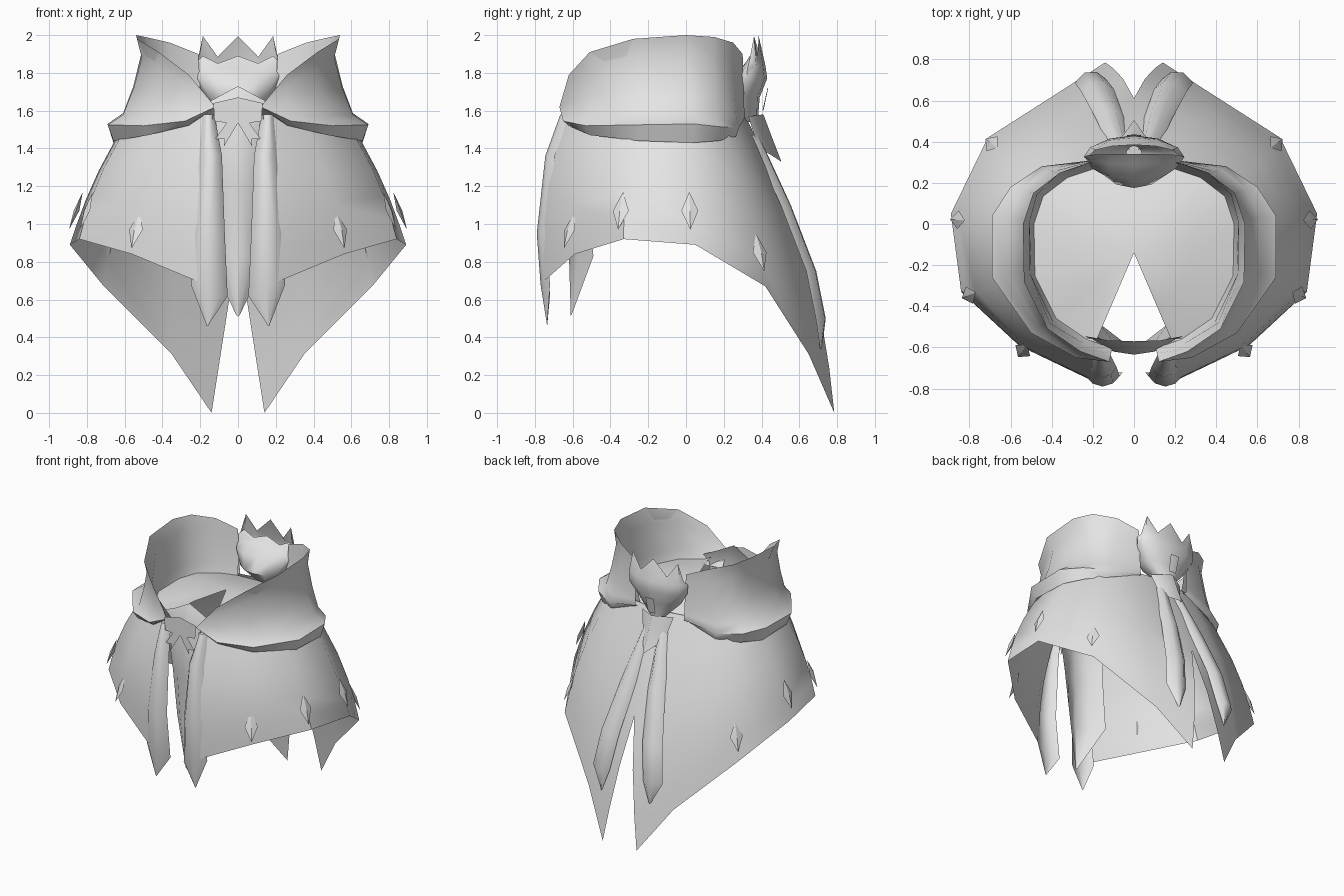
import bpy, math
from mathutils import Vector as V

if "Cube" in bpy.data.objects:
    bpy.data.objects.remove(bpy.data.objects["Cube"])

cloth = bpy.data.materials.new("light_grey_cloth")
cloth.diffuse_color = (0.78, 0.78, 0.78, 1)
cloth.use_nodes = True
cloth.node_tree.nodes["Principled BSDF"].inputs["Base Color"].default_value = cloth.diffuse_color


def make(name, verts, faces, mirror=True, angle=40):
    """Mesh object, optionally mirrored across x, smooth with sharp edges kept."""
    me = bpy.data.meshes.new(name)
    me.from_pydata([tuple(v) for v in verts], [], faces)
    me.materials.append(cloth)
    ob = bpy.data.objects.new(name, me)
    bpy.context.collection.objects.link(ob)
    if mirror:
        m = ob.modifiers.new("mirror", 'MIRROR')
        m.use_clip = True
        m.merge_threshold = 0.002
    bpy.ops.object.select_all(action='DESELECT')
    ob.select_set(True)
    bpy.context.view_layer.objects.active = ob
    bpy.ops.object.mode_set(mode='EDIT')
    bpy.ops.mesh.select_all(action='SELECT')
    bpy.ops.mesh.remove_doubles(threshold=0.001)
    bpy.ops.mesh.normals_make_consistent(inside=False)
    bpy.ops.object.mode_set(mode='OBJECT')
    bpy.ops.object.shade_smooth_by_angle(angle=math.radians(angle))
    return ob


def loft(name, rows, closed=False, **kw):
    """Skin a list of equally long point rows."""
    n = len(rows[0])
    faces = []
    for r in range(len(rows) - 1):
        for c in range(n if closed else n - 1):
            d = (c + 1) % n
            faces.append((r * n + c, r * n + d, (r + 1) * n + d, (r + 1) * n + c))
    return make(name, [p for row in rows for p in row], faces, **kw)


# Cape: neckline to pointed hem, bulging outwards, split at the back
neck = [(.13, -.65), (.34, -.54), (.55, -.28), (.57, .02), (.45, .19), (.25, .27), (0, .31)]
hem = [(.2, -.76, .69), (.56, -.59, .84), (.84, -.33, .92), (.89, .05, .89),
       (.71, .42, .67), (.35, .65, .31), (.14, .785, 0)]
bulge = [.05, .05, .04, .03, .05, .07, .1]
rows = []
for t in (0, .2, .43, .65, .85, 1):
    row = []
    for a, b, k in zip(neck, hem, bulge):
        p = V((*a, 1.58)).lerp(V(b), t)
        out = V((p.x, p.y, 0)).normalized() * k * math.sin(math.pi * t)
        row.append(p + out)
    # the back edges meet above the slit
    row[-1].x = max(0, .14 * (.9 - row[-1].z) / .9)
    rows.append(row)
loft("cape", rows)

# Collar: inner wall, raised rim, waist, flared lip and underside
rim = [V(p) for p in [(.12, -.67, 1.62), (.26, -.62, 1.79), (.42, -.51, 1.91), (.535, -.28, 1.98),
                      (.54, 0, 2), (.49, .15, 1.99), (.36, .25, 1.96), (.21, .3, 1.9)]]
lip = [V(p) for p in [(.12, -.67, 1.62), (.28, -.65, 1.545), (.5, -.53, 1.52), (.69, -.26, 1.525),
                      (.69, .04, 1.53), (.6, .18, 1.515), (.45, .28, 1.51), (.2, .31, 1.56)]]
pinch = [0, .02, .05, .1, .1, .07, .04, 0]
drop = [0, .025, .05, .085, .1, .075, .045, 0]


def between(t, strength):
    out = []
    for a, b, k in zip(lip, rim, pinch):
        p = a.lerp(b, t)
        f = 1 - k * strength
        out.append(V((p.x * f, p.y * f, p.z)))
    return out


crease = between(.78, 1.05)
under = [V((p.x * .955, p.y * .955, p.z - d)) for p, d in zip(lip, drop)]
tuck = [V((p.x * .8, p.y * .85, 1.53)) for p in lip]
wall = [V((p.x * .99, p.y * .985, p.z)) for p in crease]
band = [V((p.x * .93, p.y * .94, min(p.z, 1.64))) for p in rim]
inner = [V((p.x * .9, p.y * .9, 1.57)) for p in rim]
loft("collar", [inner, band, wall, rim, crease, between(.42, 1.15), between(.12, .95),
                lip, under, tuck], angle=50)

# Neck floor: shallow dome with a wedge opening at the front
apex = V((0, -.14, 1.67))
edge = [V((.18, -.56, 1.6))] + [p.copy() for p in inner[1:]] + [V((0, .28, 1.57))]
verts, faces = [apex], []
n = len(edge)
for p in edge:
    m = apex.lerp(p, .55)
    m.z += .015
    verts.append(m)
verts += edge
for i in range(n - 1):
    faces += [(0, 1 + i, 2 + i), (1 + i, 1 + n + i, 2 + n + i, 2 + i)]
make("neck_floor", verts, faces)

# Front lapel bands with a raised middle and pointed ends
rows = []
for z, xi, xo, y in [(1.58, .125, .19, -.65), (1.36, .085, .205, -.73), (.95, .07, .235, -.775),
                     (.68, .055, .25, -.755), (.46, .16, .165, -.735)]:
    rise = .015 if z > .5 else 0
    d = .035 if z > .5 else 0
    zi = z - .06 if z == .68 else z
    rows.append([V((xi, y + d, zi)), V((xi + (xo - xi) * .2, y, zi)), V(((xi + xo) / 2, y - rise, z)),
                 V((xo - (xo - xi) * .2, y, z)), V((xo, y + d, z))])
loft("lapel_band", rows, angle=85)

# Hanging centre panel, leaning out below its peaked top
rows = [[V((0, -.57, 1.73)), V((.13, -.565, 1.66)), V((.24, -.545, 1.61))],
        [V((0, -.635, 1.56)), V((.1, -.62, 1.56)), V((.2, -.56, 1.56))],
        [V((0, -.62, 1.2)), V((.09, -.59, 1.2)), V((.17, -.53, 1.2))],
        [V((0, -.62, .85)), V((.08, -.57, .84)), V((.16, -.49, .83))],
        [V((0, -.61, .51)), V((.005, -.61, .515)), V((.01, -.605, .52))]]
loft("centre_panel", rows, angle=60)

# Flat front clasp: knot and two forked tails
Y = -.685
make("clasp_bow", [(0, Y, 1.67), (.13, Y, 1.64), (.125, Y, 1.545), (.06, Y, 1.535),
                   (.12, Y, 1.45), (.075, Y, 1.41), (0, Y, 1.535), (.07, Y, 1.45)],
     [(0, 1, 2, 3, 6), (3, 4, 7), (3, 7, 5, 6)])


# Back flower: broad front petals sloping back, taller zigzag petals behind
def ring(rx, y_front, y_mid, y_back, z_fn):
    out = []
    for i in range(12):
        a = math.pi / 2 + i * math.pi / 6
        s = math.sin(a)
        y = y_mid + s * ((y_back - y_mid) if s > 0 else (y_mid - y_front))
        out.append(V((rx * math.cos(a), y, z_fn(i, s))))
    return out


def zig(i, s):
    if s > .1:
        return 1.995 if i % 2 == 0 else 1.885
    if s > -.1:
        return 1.86
    return 1.89 if i % 2 == 0 else 1.85


loft("flower", [ring(.04, .3, .33, .38, lambda i, s: 1.54),
                ring(.17, .175, .3, .39, lambda i, s: 1.67),
                ring(.235, .22, .32, .43, lambda i, s: 1.77),
                ring(.245, .29, .325, .42, lambda i, s: 1.84 if s > 0 else 1.82),
                ring(.215, .34, .335, .385, zig)],
     closed=True, mirror=False, angle=55)

# Knot plate and pointed flap under the flower
make("flower_knot", [(0, .435, 1.72), (.035, .432, 1.72), (.03, .405, 1.6), (0, .41, 1.6)],
     [(0, 1, 2, 3)])
make("flower_flap", [(0, .41, 1.58), (.13, .33, 1.57), (.09, .38, 1.41), (0, .455, 1.46), (0, .505, 1.33)],
     [(0, 1, 2, 3), (3, 2, 4)])

# Back ribbons
rows = []
for x, y, z, w in [(.06, .38, 1.47, .045), (.115, .55, 1.1, .065), (.175, .685, .75, .078),
                   (.212, .735, .5, .075), (.2, .715, .34, .003)]:
    s = min(w, .03)
    rows.append([V((x - w, y - s, z)), V((x - w * .4, y + .005, z)), V((x + w * .4, y, z)),
                 V((x + w, y - s * 1.6, z))])
loft("back_ribbon", rows, angle=70)

# Diamond studs along the hem: shallow four-sided gems leaning out with the cape
for i, (x, y, z, nx, ny) in enumerate([(.54, -.615, .97, .6, -.8), (.8, -.345, 1.07, .93, -.37),
                                       (.855, .02, 1.07, 1, .08), (.69, .39, .85, .8, .6)]):
    c, n = V((x, y, z)), V((nx, ny, 0)).normalized()
    t, up = V((-n.y, n.x, 0)), V((0, 0, 1))
    pts = [c + up * .1 - n * .033, c + t * .045, c - up * .1 + n * .04, c - t * .045,
           c + n * .015, c - n * .015]
    make("hem_stud_%d" % (i + 1), pts,
         [f for k in range(4) for f in ((k, (k + 1) % 4, 4), ((k + 1) % 4, k, 5))], angle=20)
